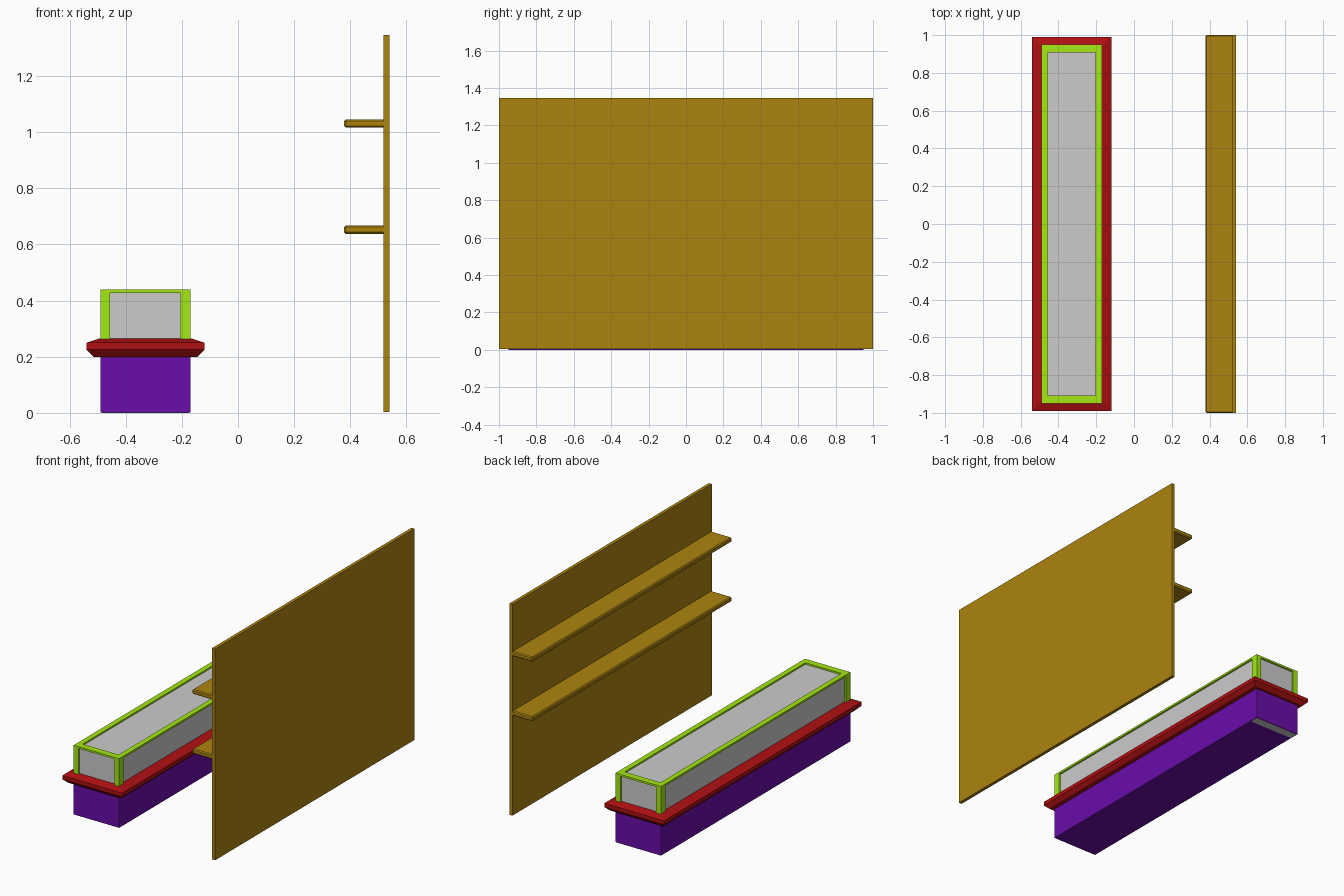
import bpy, bmesh

if "Cube" in bpy.data.objects:
    bpy.data.objects.remove(bpy.data.objects["Cube"])


def material(name, rgb):
    m = bpy.data.materials.new(name)
    m.diffuse_color = (*rgb, 1)
    m.use_nodes = True
    m.node_tree.nodes["Principled BSDF"].inputs["Base Color"].default_value = m.diffuse_color
    return m


PURPLE = material("purple", (0.143, 0.004, 0.40))
RED = material("red", (0.43, 0.005, 0.006))
GREEN = material("green", (0.37, 0.81, 0.007))
GOLD = material("gold", (0.415, 0.231, 0.0047))


def finish(bm, name, mat):
    bmesh.ops.recalc_face_normals(bm, faces=bm.faces)
    me = bpy.data.meshes.new(name)
    bm.to_mesh(me)
    bm.free()
    ob = bpy.data.objects.new(name, me)
    bpy.context.collection.objects.link(ob)
    if mat:
        me.materials.append(mat)
    return ob


def box(name, x, y, z, mat=None, bevel=0):
    bm = bmesh.new()
    bmesh.ops.create_cube(bm, size=1)
    for v in bm.verts:
        v.co = [lo + (c + 0.5) * (hi - lo) for c, (lo, hi) in zip(v.co, (x, y, z))]
    ob = finish(bm, name, mat)
    if bevel:
        mod = ob.modifiers.new("bevel", "BEVEL")
        mod.width = bevel
        mod.segments = 1
    return ob


X0, X1, CX = -0.49, -0.17, -0.33   # counter extents

# Counter base, with a grey strip under the back end
box("counter_base", (X0, X1), (-0.95, 0.95), (0.0005, 0.21), PURPLE)
box("base_strip", (X0 + 0.005, X1 - 0.005), (0.89, 0.945), (0, 0.02))

# Counter ledge: stacked rectangular rings with sloped top and underside
bm = bmesh.new()
rings = []
for inset, z in ((0.025, 0.2), (0, 0.225), (0, 0.25), (0.045, 0.265)):
    hx, hy = 0.21 - inset, 0.99 - inset
    rings.append([bm.verts.new((CX + sx * hx, sy * hy, z))
                  for sx, sy in ((-1, -1), (1, -1), (1, 1), (-1, 1))])
for a, b in zip(rings, rings[1:]):
    for i in range(4):
        j = (i + 1) % 4
        bm.faces.new((a[i], a[j], b[j], b[i]))
bm.faces.new(rings[0])
bm.faces.new(rings[-1])
finish(bm, "counter_ledge", RED)

# Display case glass, slightly recessed in its frame
box("case_glass", (X0 + 0.012, X1 - 0.012), (-0.938, 0.938), (0.26, 0.43))

# Display case frame: corner posts and thin top rails
PX, PY = 0.034, 0.043
for xn, x in (("left", (X0, X0 + PX)), ("right", (X1 - PX, X1))):
    for yn, y in (("front", (-0.95, -0.95 + PY)), ("back", (0.95 - PY, 0.95))):
        box(f"case_post_{xn}_{yn}", x, y, (0.26, 0.44), GREEN)
    box(f"case_rail_{xn}", x, (-0.95 + PY, 0.95 - PY), (0.428, 0.44), GREEN)
for yn, y in (("front", (-0.95, -0.95 + PY)), ("back", (0.95 - PY, 0.95))):
    box(f"case_rail_{yn}", (X0 + PX, X1 - PX), y, (0.428, 0.44), GREEN)

# Back wall and its two shelves
box("back_wall", (0.519, 0.54), (-1, 1), (0.004, 1.346), GOLD)
for n, z in (("lower", 0.653), ("upper", 1.031)):
    box(f"{n}_shelf", (0.378, 0.525), (-1, 1), (z - 0.015, z + 0.015), GOLD, 0.006)
